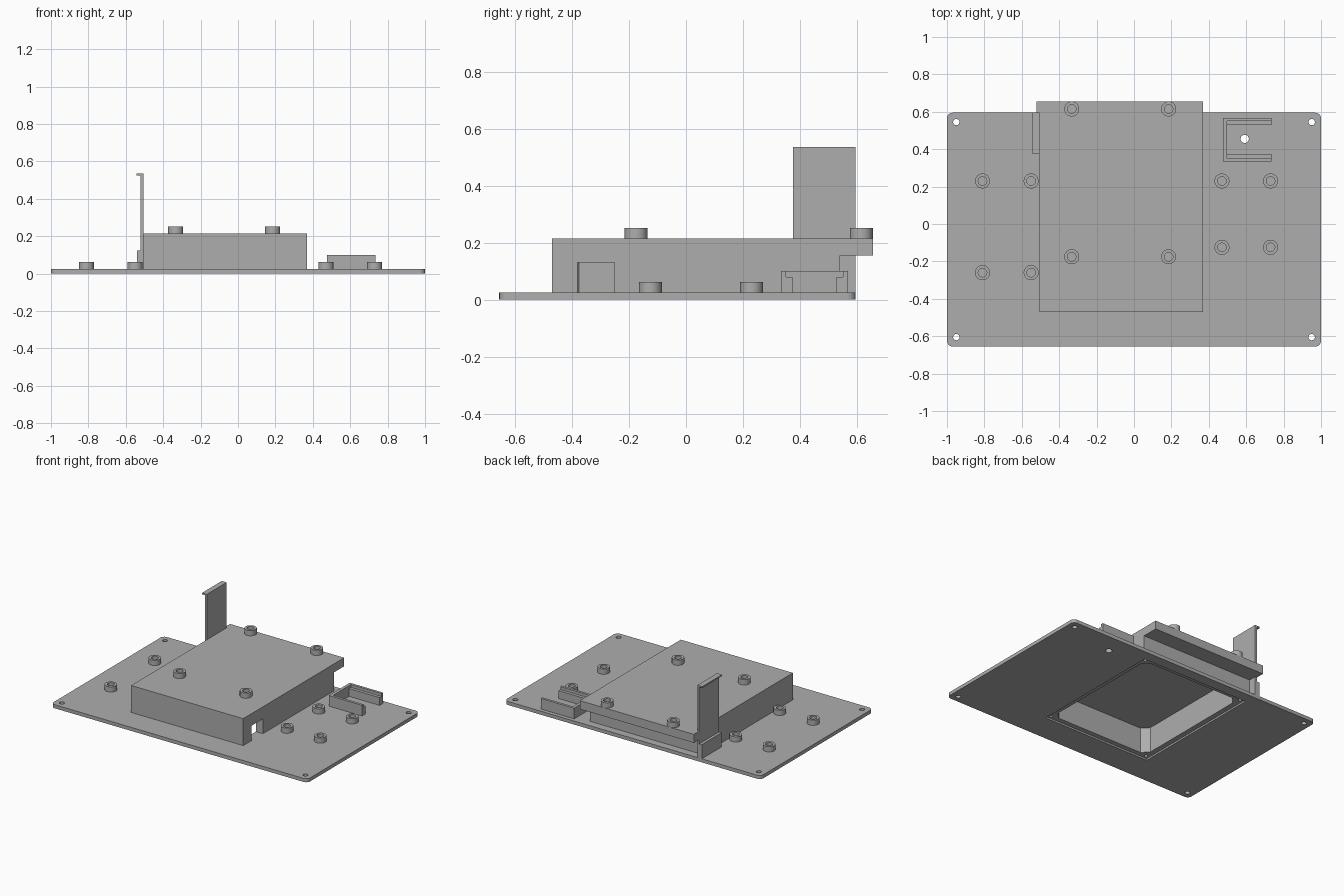
import bpy, bmesh
from math import cos, sin, pi

old = bpy.data.objects.get("Cube")
if old:
    bpy.data.objects.remove(old, do_unlink=True)

grey = bpy.data.materials.new("plastic_grey")
grey.use_nodes = True
grey.diffuse_color = (0.42, 0.42, 0.42, 1)
grey.node_tree.nodes["Principled BSDF"].inputs["Base Color"].default_value = (0.42, 0.42, 0.42, 1)


def prism(name, outline, z0, z1):
    """Extrude a flat outline from z0 up to z1."""
    bm = bmesh.new()
    base = bm.faces.new([bm.verts.new((x, y, z0)) for x, y in outline])
    top = bmesh.ops.extrude_face_region(bm, geom=[base])["geom"]
    verts = [v for v in top if isinstance(v, bmesh.types.BMVert)]
    bmesh.ops.translate(bm, vec=(0, 0, z1 - z0), verts=verts)
    bmesh.ops.recalc_face_normals(bm, faces=bm.faces)
    mesh = bpy.data.meshes.new(name)
    bm.to_mesh(mesh)
    bm.free()
    mesh.materials.append(grey)
    obj = bpy.data.objects.new(name, mesh)
    bpy.context.collection.objects.link(obj)
    return obj


def rect(x0, x1, y0, y1, corner=0.0, steps=1):
    """Rectangle outline; corners are chamfered (1 step) or rounded."""
    if not corner:
        return [(x0, y0), (x1, y0), (x1, y1), (x0, y1)]
    c = corner
    centres = [(x1 - c, y1 - c), (x0 + c, y1 - c), (x0 + c, y0 + c), (x1 - c, y0 + c)]
    return [(cx + c * cos((q + i / steps) * pi / 2), cy + c * sin((q + i / steps) * pi / 2))
            for q, (cx, cy) in enumerate(centres) for i in range(steps + 1)]


def circle(x, y, r, n=32):
    return [(x + r * cos(2 * pi * i / n), y + r * sin(2 * pi * i / n)) for i in range(n)]


def activate(obj):
    bpy.ops.object.select_all(action="DESELECT")
    obj.select_set(True)
    bpy.context.view_layer.objects.active = obj


def cut(obj, outline, z0, z1):
    """Subtract a prism from an object and discard the cutter."""
    cutter = prism("cutter", outline, z0, z1)
    cutter.hide_render = True
    mod = obj.modifiers.new("cut", "BOOLEAN")
    mod.operation = "DIFFERENCE"
    mod.solver = "EXACT"
    mod.object = cutter
    activate(obj)
    bpy.ops.object.modifier_apply(modifier=mod.name)
    bpy.data.objects.remove(cutter, do_unlink=True)


def smooth(obj):
    activate(obj)
    bpy.ops.object.shade_smooth_by_angle(angle=pi / 6)


FLOOR = 0.025
ROOF = 0.215
cavity = rect(-0.45, 0.315, -0.42, 0.485, 0.045)
lid_recess = rect(-0.487, 0.35, -0.455, 0.52)

# Base plate with corner screw holes and the underside opening
plate = prism("base_plate", rect(-1, 1, -0.655, 0.595, 0.03, 6), 0, FLOOR)
for x in (-0.95, 0.95):
    for y in (-0.605, 0.545):
        cut(plate, circle(x, y, 0.017, 20), -0.1, 0.1)
cut(plate, circle(0.592, 0.455, 0.022, 24), -0.1, 0.1)
cut(plate, cavity, -0.1, 0.1)
cut(plate, lid_recess, -0.1, 0.012)
# Lid screw holes in the recess corners
for x in (-0.462, 0.325):
    for y in (-0.432, 0.497):
        cut(plate, circle(x, y, 0.011, 16), -0.1, 0.1)
smooth(plate)

# Hollow housing, open below, with a cable notch in its left wall
housing = prism("housing", rect(-0.505, 0.37, -0.47, 0.54), FLOOR, ROOF)
cut(housing, cavity, -0.1, 0.19)
cut(housing, rect(0.25, 0.45, -0.38, -0.25), FLOOR - 0.02, 0.13)
prism("rear_overhang", rect(-0.52, 0.37, 0.54, 0.655), 0.155, ROOF)

# Standoffs
plate_posts = [(-0.81, 0.23), (-0.55, 0.23), (-0.81, -0.26), (-0.55, -0.26),
               (0.47, 0.23), (0.73, 0.23), (0.47, -0.125), (0.73, -0.125)]
roof_posts = [(x, y) for x in (-0.333, 0.185) for y in (-0.175, 0.615)]
for label, posts, z in (("plate", plate_posts, FLOOR), ("roof", roof_posts, ROOF)):
    for i, (x, y) in enumerate(posts):
        post = prism(f"{label}_standoff_{i + 1}", circle(x, y, 0.04), z, z + 0.037)
        cut(post, circle(x, y, 0.023), z + 0.002, z + 0.1)
        smooth(post)

# Upright bracket with a thick foot and a top lip
prism("bracket_foot", rect(-0.54, -0.505, 0.375, 0.595), FLOOR, 0.125)
prism("bracket_upright", rect(-0.52, -0.505, 0.375, 0.595), 0.125, 0.535)
prism("bracket_lip", rect(-0.543, -0.52, 0.375, 0.595), 0.525, 0.535)

# C-shaped holder with stepped arms
prism("holder_spine", rect(0.475, 0.497, 0.333, 0.568), FLOOR, 0.1)
for name, outer, side in (("front", 0.333, 1), ("rear", 0.568, -1)):
    for part, width, z0, z1 in (("arm", 0.04, FLOOR, 0.08), ("rim", 0.018, 0.08, 0.1)):
        y0, y1 = sorted((outer, outer + side * width))
        prism(f"holder_{name}_{part}", rect(0.497, 0.735, y0, y1), z0, z1)
